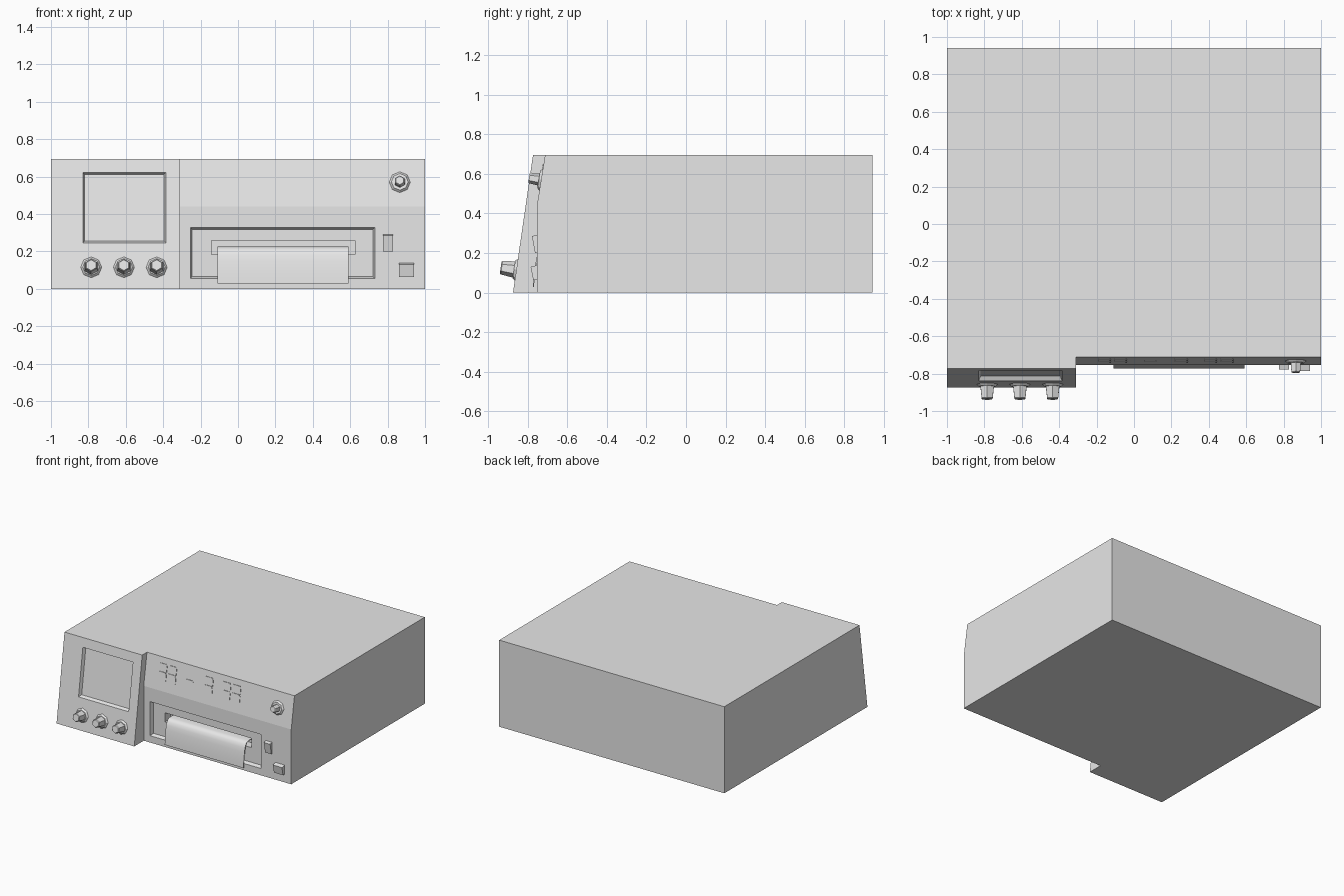
import bpy
import bmesh
from math import atan, pi
from mathutils import Matrix, Vector

cube = bpy.data.objects.get("Cube")
if cube:
    bpy.data.objects.remove(cube, do_unlink=True)

grey = bpy.data.materials.new("light grey")
grey.use_nodes = True
grey.diffuse_color = (0.8, 0.8, 0.8, 1)
grey.node_tree.nodes["Principled BSDF"].inputs["Base Color"].default_value = (0.8, 0.8, 0.8, 1)

HEIGHT, BACK, SPLIT = 0.695, 0.942, -0.31
KINK = 0.44
SLOPE_L = 0.101 / HEIGHT
SLOPE_R = 0.041 / (HEIGHT - KINK)


def console_y(z):
    return -0.874 + SLOPE_L * z


def panel_y(z):
    return -0.753 + SLOPE_R * max(0, z - KINK)


def finish(name, bm):
    bmesh.ops.recalc_face_normals(bm, faces=bm.faces)
    mesh = bpy.data.meshes.new(name)
    bm.to_mesh(mesh)
    bm.free()
    mesh.materials.append(grey)
    obj = bpy.data.objects.new(name, mesh)
    bpy.context.collection.objects.link(obj)
    return obj


def prism(name, x0, x1, profile):
    """Extrude a (y, z) profile along x."""
    bm = bmesh.new()
    face = bm.faces.new([bm.verts.new((x0, y, z)) for y, z in profile])
    ext = bmesh.ops.extrude_face_region(bm, geom=[face])["geom"]
    bmesh.ops.translate(bm, vec=(x1 - x0, 0, 0),
                        verts=[v for v in ext if isinstance(v, bmesh.types.BMVert)])
    return finish(name, bm)


def tapered_box(bm, x0, x1, z0, z1, surface, inset, d0, d1):
    """Box following a front surface, from depth d0 to d1, narrowing by inset."""
    rings = []
    for d in (d0, d1):
        i = inset * d / d1
        corners = [(x0 + i, z0 + i), (x1 - i, z0 + i), (x1 - i, z1 - i), (x0 + i, z1 - i)]
        rings.append([bm.verts.new((x, surface(z) + d, z)) for x, z in corners])
    a, b = rings
    bm.faces.new(a)
    bm.faces.new(b[::-1])
    for k in range(4):
        n = (k + 1) % 4
        bm.faces.new((a[k], b[k], b[n], a[n]))


def cut(target, cutter):
    mod = target.modifiers.new("cut", 'BOOLEAN')
    mod.operation, mod.solver, mod.object = 'DIFFERENCE', 'EXACT', cutter
    cutter.hide_render = True
    bpy.context.view_layer.objects.active = target
    bpy.ops.object.modifier_apply(modifier=mod.name)
    bpy.data.objects.remove(cutter, do_unlink=True)


def recess(target, *args):
    bm = bmesh.new()
    tapered_box(bm, *args)
    cut(target, finish("cutter", bm))


# Case: sloped console on the left, set-back panel on the right
case = prism("case", -1, 1, [(console_y(0), 0), (BACK, 0), (BACK, HEIGHT), (console_y(HEIGHT), HEIGHT)])
over = HEIGHT + 0.1
cut(case, prism("cutter", SPLIT, 1.1, [(-1, -0.1), (panel_y(0), -0.1), (panel_y(0), KINK),
                                       (panel_y(over), over), (-1, over)]))

# Screen recess, printer recess and paper slot
recess(case, -0.83, -0.385, 0.245, 0.622, console_y, 0.01, -0.02, 0.025)
recess(case, -0.255, 0.732, 0.055, 0.328, panel_y, 0.01, -0.02, 0.03)
recess(case, -0.143, 0.625, 0.183, 0.257, panel_y, 0, 0.01, 0.1)

# Curved sheet of paper coming out of the slot
outer = [(-0.66, 0.226), (-0.71, 0.225), (-0.73, 0.219), (-0.744, 0.205), (-0.754, 0.18),
         (-0.761, 0.145), (-0.767, 0.1), (-0.771, 0.06), (-0.773, 0.028)]
inner = [(y + 0.005, z - 0.005 * (z > 0.1)) for y, z in reversed(outer)]
paper = prism("paper_sheet", -0.11, 0.59, outer + inner)
bpy.ops.object.select_all(action='DESELECT')
paper.select_set(True)
bpy.context.view_layer.objects.active = paper
bpy.ops.object.shade_smooth_by_angle(angle=0.7)


def knob(name, x, z, surface, slope, radius, tip, length):
    """Hexagonal tapered knob on a low collar, square to the front surface."""
    bm = bmesh.new()
    place = (Matrix.Translation(Vector((x, surface(z), z)))
             @ Matrix.Rotation(pi / 2 - atan(slope), 4, 'X'))
    cap = length - 0.005
    for sides, r0, r1, h0, h1 in ((8, 0.06, 0.045, -0.004, 0.012),
                                  (6, radius, tip, 0, cap),
                                  (6, tip, tip * 0.85, cap, length)):
        bmesh.ops.create_cone(bm, cap_ends=True, segments=sides, radius1=r0, radius2=r1,
                              depth=h1 - h0,
                              matrix=place @ Matrix.Translation((0, 0, (h0 + h1) / 2)))
    return finish(name, bm)


for side, x in (("right", -0.785), ("middle", -0.61), ("left", -0.435)):
    knob(side + "_knob", x, 0.115, console_y, SLOPE_L, 0.043, 0.034, 0.08)
knob("small_knob", 0.865, 0.57, panel_y, SLOPE_R, 0.032, 0.027, 0.062)

# Rocker switch and push button, both thicker towards the top
prism("rocker_switch", 0.775, 0.83, [(-0.74, 0.2), (-0.763, 0.2), (-0.778, 0.285), (-0.74, 0.295)])
prism("push_button", 0.86, 0.94, [(-0.74, 0.062), (-0.772, 0.064), (-0.785, 0.13), (-0.74, 0.142)])

# Digit display made of thin raised segments
W, T, TOP, MID, LOW = 0.06, 0.008, 0.64, 0.576, 0.51
BARS = {"top": TOP, "mid": MID, "low": LOW}
POSTS = {"upper": (MID, TOP), "lower": (LOW, MID)}
nine_like = ("top", "mid", "upper_r", "lower_r")
digits = [(-0.16, nine_like), (-0.075, nine_like), (0.087, ("mid",)),
          (0.25, nine_like), (0.407, nine_like), (0.495, nine_like)]
bm = bmesh.new()
for cx, segments in digits:
    for s in segments:
        if s in BARS:
            box = (cx - W / 2, cx + W / 2, BARS[s], BARS[s] + T)
        else:
            z0, z1 = POSTS[s[:-2]]
            edge = cx + W / 2 if s.endswith("r") else cx - W / 2 - T
            box = (edge, edge + T, z0 + T * 1.5, z1 - T * 0.5)
        tapered_box(bm, *box, panel_y, 0, -0.004, 0.002)
finish("display_digits", bm)
